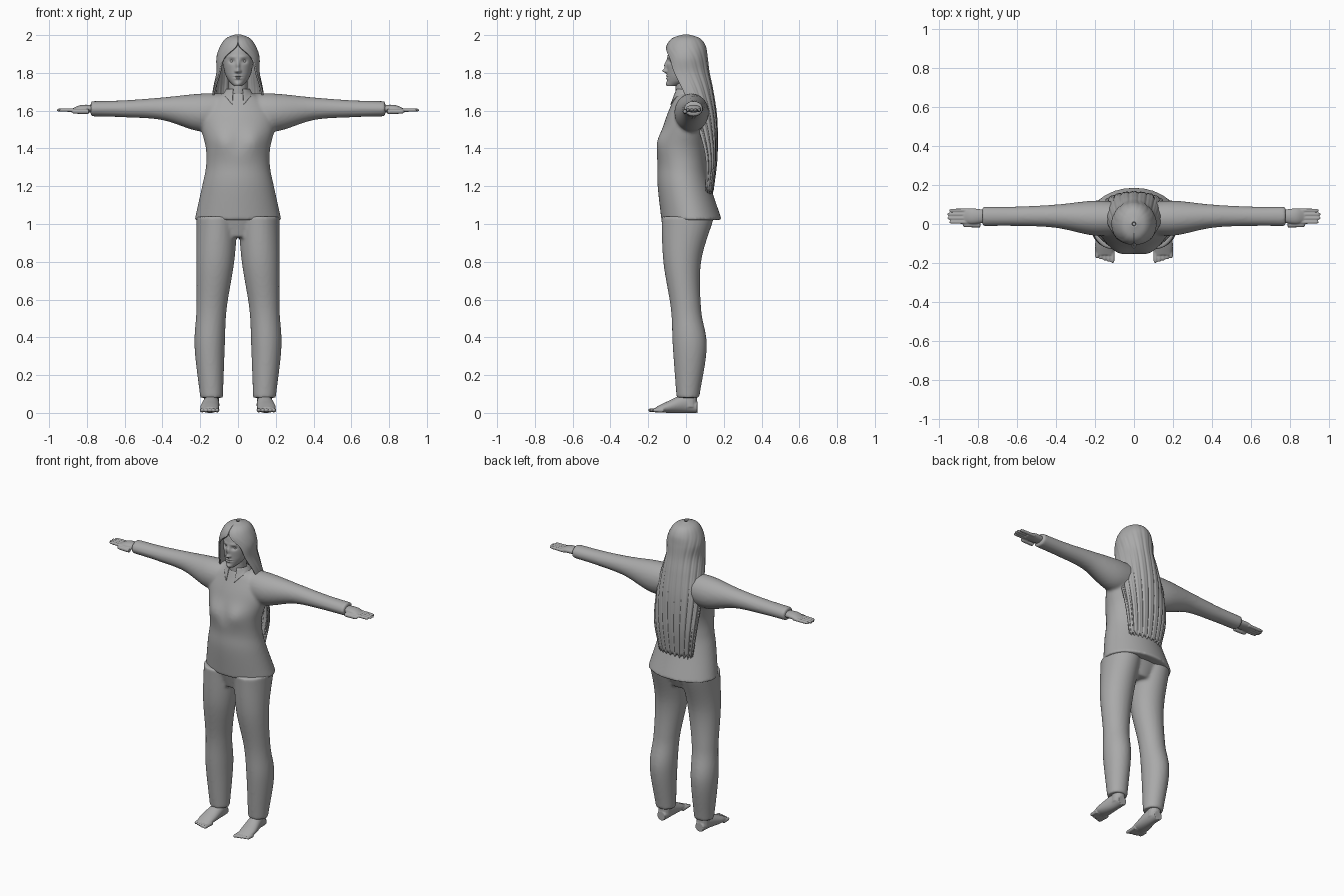
import bpy, bmesh, math
from mathutils import Vector

cube = bpy.data.objects.get("Cube")
if cube:
    bpy.data.objects.remove(cube, do_unlink=True)

shade = (0.4, 0.4, 0.4, 1)
grey = bpy.data.materials.new("plain grey")
grey.use_nodes = True
grey.diffuse_color = shade
grey.node_tree.nodes["Principled BSDF"].inputs["Base Color"].default_value = shade
sides = {"left": 1, "right": -1}


def spline(keys, steps):
    """Smooth curve through the key rows."""
    rows = [Vector(key) for key in keys]
    before = rows[0] * 2 - rows[1]
    after = rows[-1] * 2 - rows[-2]
    points = [before, *rows, after]
    curve = []
    for p, q, r, s in zip(points, points[1:], points[2:], points[3:]):
        leave, arrive = (r - p) / 2, (s - q) / 2
        for step in range(steps):
            u = step / steps
            ease = u * u * (3 - 2 * u)
            curve.append(q.lerp(r, ease) + leave * (u * (1 - u) ** 2) - arrive * (u * u * (1 - u)))
    return curve + [rows[-1]]


def loft(bm, keys, axis="z", side=1, columns=48, steps=8):
    """Skin elliptical rings: position, centre pair, radius pair and, for open shells, half arc."""
    is_open = len(keys[0]) > 5
    rings = []
    for position, centre_a, centre_b, radius_a, radius_b, *half_arc in spline(keys, steps):
        arc = math.radians(min(half_arc[0], 180)) if is_open else math.pi
        ring = []
        for column in range(columns + is_open):
            angle = arc * (2 * column / columns - 1)
            a = centre_a + radius_a * math.sin(angle)
            b = centre_b + radius_b * math.cos(angle)
            x, y, z = {"x": (position, a, b), "y": (a, position, b), "z": (a, b, position)}[axis]
            ring.append(bm.verts.new((x * side, y, z)))
        rings.append(ring)
    for lower, upper in zip(rings, rings[1:]):
        for i in range(columns):
            j = (i + 1) % len(lower)
            bm.faces.new((lower[i], lower[j], upper[j], upper[i]))
    if not is_open:
        bm.faces.new(rings[0])
        bm.faces.new(rings[-1])
    return rings


def centred(rows):
    """Rows on the body's middle plane: height, depth, then radii."""
    return [(height, 0, *rest) for height, *rest in rows]


def digit(bm, axis, start, end, a, b, radius, side):
    """Tapered, round-tipped rod for fingers, toes and ankles."""
    taper = {0: 1, 0.5: 0.95, 0.9: 0.8, 1: 0.3}
    keys = [(start + (end - start) * along, a, b, radius * width, radius * width)
            for along, width in taper.items()]
    loft(bm, keys, axis, side, columns=16)


def bump(bm, features):
    """Push the front surface out or in by soft mirrored bumps."""
    for vert in bm.verts:
        if vert.co.y < 0:
            x, z = abs(vert.co.x), vert.co.z
            vert.co.y -= sum(push * math.exp(-((x - cx) / wide) ** 2 - ((z - cz) / tall) ** 2)
                             for cx, cz, wide, tall, push in features.values())


def finish(bm, name, voxel=0, thick=0):
    """Make the object; fuse overlapping pieces or thicken a shell when asked."""
    bmesh.ops.recalc_face_normals(bm, faces=bm.faces)
    mesh = bpy.data.meshes.new(name)
    bm.to_mesh(mesh)
    bm.free()
    mesh.materials.append(grey)
    mesh.shade_smooth()
    part = bpy.data.objects.new(name, mesh)
    bpy.context.collection.objects.link(part)
    if voxel:
        fuse = part.modifiers.new("fuse", "REMESH")
        fuse.mode = "VOXEL"
        fuse.voxel_size = voxel
        fuse.use_smooth_shade = True
        part.modifiers.new("soften", "SMOOTH").iterations = 5
    if thick:
        shell = part.modifiers.new("thickness", "SOLIDIFY")
        shell.thickness = thick
        shell.offset = 0


# Shirt: torso with bust, fused with both sleeves
bm = bmesh.new()
loft(bm, centred([(1.02, .03, .23, .16), (1.2, -.01, .19, .14), (1.3, -.02, .17, .13), (1.4, -.02, .17, .13),
                  (1.55, .01, .2, .12), (1.65, .02, .15, .09), (1.7, .01, .06, .06)]), columns=80)
bump(bm, {"breasts": (.08, 1.44, .06, .06, .02)})
for side in sides.values():
    loft(bm, [(.05, .03, 1.6, .08, .09), (.2, .03, 1.59, .09, .1), (.4, .04, 1.61, .06, .06),
              (.6, .04, 1.61, .05, .045), (.78, .04, 1.61, .05, .04)], "x", side)
finish(bm, "shirt", voxel=.009)

# Trousers: pelvis fused with both legs
bm = bmesh.new()
loft(bm, centred([(.93, 0, .1, .09), (1.04, .01, .2, .13)]))
for side in sides.values():
    loft(bm, [(.08, .14, .01, .06, .06), (.35, .15, .02, .08, .09), (.55, .14, 0, .08, .08),
              (.8, .12, -.02, .1, .1), (1.04, .11, .01, .11, .14)], side=side)
finish(bm, "trousers", voxel=.009)

for label, side in sides.items():
    # Hand: palm, four fingers and a thumb
    bm = bmesh.new()
    loft(bm, [(.75, .04, 1.61, .03, .02), (.83, .04, 1.61, .04, .02), (.88, .04, 1.6, .03, .01)], "x", side)
    for i in range(4):
        digit(bm, "x", .84, .965 - .01 * abs(i - 1.5), .01 + .02 * i, 1.603, .01, side)
    digit(bm, "x", .79, .88, -.005, 1.595, .013, side)
    finish(bm, label + "_hand", voxel=.0035)

    # Foot: sole, ankle and five toes
    bm = bmesh.new()
    loft(bm, [(.06, .14, .03, .03, .03), (0, .14, .05, .04, .05), (-.1, .15, .03, .05, .03),
              (-.16, .15, .02, .04, .01)], "y", side)
    digit(bm, "z", .03, .3, .14, .02, .04, side)
    for i in range(5):
        digit(bm, "y", -.12, .006 * i - .2, .11 + .02 * i, .014, .012, side)
    finish(bm, label + "_foot", voxel=.004)

    # Eye
    bm = bmesh.new()
    bmesh.ops.create_uvsphere(bm, u_segments=24, v_segments=16, radius=.012)
    bmesh.ops.translate(bm, verts=bm.verts, vec=(.032 * side, -.072, 1.861))
    finish(bm, label + "_eye")

# Head with sculpted face
bm = bmesh.new()
loft(bm, centred([(1.73, -.07, .02, .03), (1.76, -.03, .05, .07), (1.8, -.01, .07, .09), (1.87, 0, .08, .1),
                  (1.95, 0, .07, .08), (1.98, 0, .03, .04)]), columns=160, steps=16)
bump(bm, {
    "nose tip": (0, 1.81, .011, .011, .024),
    "nose bridge": (0, 1.84, .01, .022, .014),
    "nostril": (.012, 1.808, .006, .006, .008),
    "eye socket": (.032, 1.862, .016, .011, -.012),
    "brow": (.03, 1.885, .022, .007, .004),
    "upper lip": (0, 1.784, .018, .004, .006),
    "lower lip": (0, 1.77, .016, .005, .007),
    "mouth line": (0, 1.777, .02, .002, -.004),
    "chin": (0, 1.742, .017, .01, .007),
})
finish(bm, "head")

# Neck
bm = bmesh.new()
loft(bm, centred([(1.62, .01, .06, .06), (1.7, 0, .05, .055), (1.78, 0, .05, .055)]))
finish(bm, "neck")

# Shirt collar with two drooping points at the front
bm = bmesh.new()
rings = loft(bm, centred([(1.715, .01, .06, .065, 155), (1.675, .01, .085, .085, 160)]), columns=60)
for row, ring in enumerate(rings):
    down = row / (len(rings) - 1)
    for vert in ring:
        if vert.co.y < 0:
            droop = down * max(0, 1 - abs(abs(vert.co.x) - .03) / .035)
            vert.co += Vector((0, -.012, -.045)) * droop
finish(bm, "collar", thick=.004)

# Long hair: open-fronted shell with strand ripples and a ragged end
bm = bmesh.new()
rings = loft(bm, centred([(2, 0, .01, .01, 180), (1.98, 0, .06, .07, 180), (1.94, 0, .09, .1, 175),
                          (1.88, 0, .11, .11, 140), (1.8, 0, .11, .12, 120), (1.7, .02, .13, .12, 105),
                          (1.55, .06, .15, .1, 95), (1.35, .1, .15, .06, 85), (1.17, .1, .12, .04, 85)]),
             columns=120)
for row, ring in enumerate(rings):
    down = row / (len(rings) - 1)
    for column, vert in enumerate(ring):
        wave = math.sin(column * .55) + .6 * math.sin(column * 1.13)
        vert.co += Vector((vert.co.x * .012, .003, 0)) * (wave * down)
        vert.co.z += .012 * wave * max(0, down * 6 - 5)
finish(bm, "hair", thick=.009)
